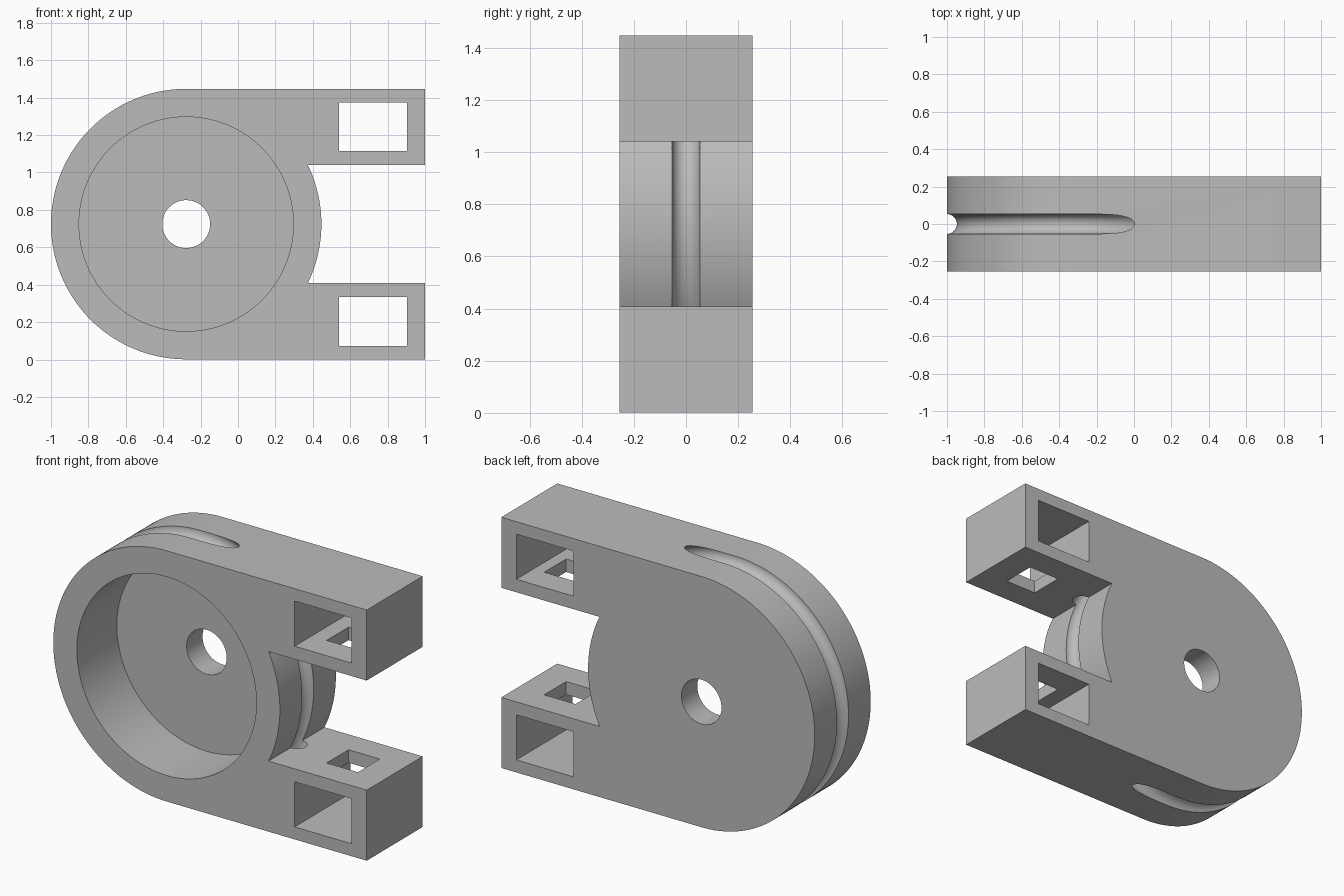
import bpy, bmesh, math
from mathutils import Matrix, Vector

default = bpy.data.objects.get("Cube")
if default:
    bpy.data.objects.remove(default, do_unlink=True)

CX, CZ, R = -0.277, 0.724, 0.723   # wheel centre and outer radius
HALF = 0.255                       # half thickness
GAP = 0.316                        # half height of the opening between the arms

grey = bpy.data.materials.new("grey")
grey.use_nodes = True
grey.diffuse_color = (0.5, 0.5, 0.5, 1)
grey.node_tree.nodes["Principled BSDF"].inputs["Base Color"].default_value = (0.5, 0.5, 0.5, 1)


def make_object(name, bm):
    bmesh.ops.recalc_face_normals(bm, faces=bm.faces)
    mesh = bpy.data.meshes.new(name)
    bm.to_mesh(mesh)
    bm.free()
    mesh.materials.append(grey)
    obj = bpy.data.objects.new(name, mesh)
    bpy.context.collection.objects.link(obj)
    return obj


def extrude_profile(name, points, y0, y1):
    """Prism along y from a closed outline of (x, z) points."""
    bm = bmesh.new()
    face = bm.faces.new([bm.verts.new((x, y0, z)) for x, z in points])
    new = bmesh.ops.extrude_face_region(bm, geom=[face])["geom"]
    verts = [v for v in new if isinstance(v, bmesh.types.BMVert)]
    bmesh.ops.translate(bm, verts=verts, vec=(0, y1 - y0, 0))
    return make_object(name, bm)


def arc(radius, start, end, steps):
    angles = [start + (end - start) * i / steps for i in range(steps + 1)]
    return [(CX + radius * math.cos(a), CZ + radius * math.sin(a)) for a in angles]


def cylinder(name, radius, y0, y1, steps):
    return extrude_profile(name, arc(radius, 0, math.tau, steps)[:-1], y0, y1)


def box(name, x0, x1, y0, y1, z0, z1):
    return extrude_profile(name, [(x0, z0), (x1, z0), (x1, z1), (x0, z1)], y0, y1)


def ring(name, major, minor, steps, sides):
    """Torus around the wheel axis, spun from a circle."""
    bm = bmesh.new()
    tilt = Matrix.Translation((CX + major, 0, CZ))
    circle = bmesh.ops.create_circle(bm, segments=sides, radius=minor, matrix=tilt)
    bmesh.ops.rotate(bm, verts=circle["verts"], cent=(CX + major, 0, CZ),
                     matrix=Matrix.Rotation(math.pi / sides, 3, "Z"))
    bmesh.ops.spin(bm, geom=bm.verts[:] + bm.edges[:], cent=(CX, 0, CZ), axis=Vector((0, 1, 0)),
                   angle=math.tau, steps=steps, use_merge=True)
    bmesh.ops.remove_doubles(bm, verts=bm.verts, dist=0.0001)
    return make_object(name, bm)


# Body outline: round end, two arms, curved inner wall between the arms
a = math.asin(GAP / R)
outline = arc(R, math.pi / 2, 1.5 * math.pi, 80)
outline += [(1, CZ - R), (1, CZ - GAP)]
outline += arc(R, -a, a, 24)
outline += [(1, CZ + GAP), (1, CZ + R)]
body = extrude_profile("pulley_housing", outline, -HALF, HALF)

# Cutters: front pocket, axle hole, cord groove
cutters = [
    cylinder("pocket_cutter", 0.573, -HALF - 0.1, 0.11, 128),
    cylinder("axle_hole_cutter", 0.128, 0, HALF + 0.1, 64),
    ring("groove_cutter", R, 0.053, 160, 32),
]

# Cutters: window through each arm and a slot through its inner wall
for side, s in (("lower", -1), ("upper", 1)):
    z0, z1 = sorted((CZ + s * 0.391, CZ + s * 0.651))
    cutters.append(box(side + "_window_cutter", 0.54, 0.904, -HALF - 0.1, HALF + 0.1, z0, z1))
    z0, z1 = sorted((CZ + s * 0.25, CZ + s * 0.5))
    cutters.append(box(side + "_slot_cutter", 0.635, 0.835, -0.1, 0.1, z0, z1))

for cutter in cutters:
    cutter.hide_render = True
    mod = body.modifiers.new(cutter.name, "BOOLEAN")
    mod.operation = "DIFFERENCE"
    mod.solver = "EXACT"
    mod.object = cutter

# Bake the cuts and remove the cutters
bpy.context.view_layer.update()
graph = bpy.context.evaluated_depsgraph_get()
result = bpy.data.meshes.new_from_object(body.evaluated_get(graph))
body.modifiers.clear()
body.data = result
for cutter in cutters:
    bpy.data.objects.remove(cutter, do_unlink=True)

# Keep one material and smooth the round surfaces
result.materials.clear()
result.materials.append(grey)
for poly in result.polygons:
    poly.material_index = 0
bpy.ops.object.select_all(action="DESELECT")
body.select_set(True)
bpy.context.view_layer.objects.active = body
bpy.ops.object.shade_smooth_by_angle(angle=math.radians(30))
